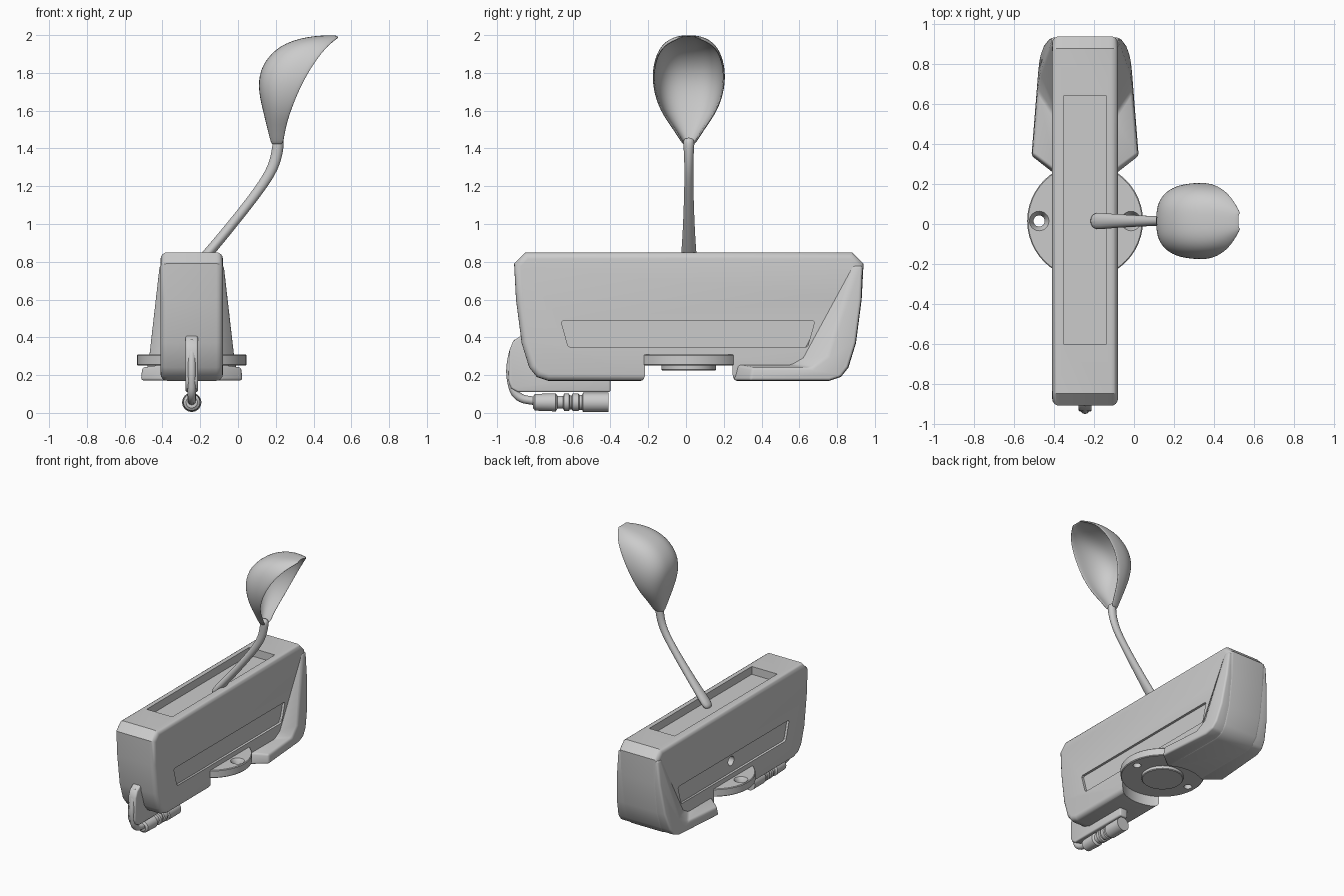
import bpy, bmesh, math
from mathutils import Vector

old = bpy.data.objects.get("Cube")
if old:
    bpy.data.objects.remove(old, do_unlink=True)

CX = -0.245  # centre plane of the housing
CY = 0.015   # centre of the ladle and base disc

grey = bpy.data.materials.new("light_grey")
grey.use_nodes = True
grey.diffuse_color = (0.6, 0.6, 0.6, 1)
grey.node_tree.nodes["Principled BSDF"].inputs["Base Color"].default_value = grey.diffuse_color


def loft(name, rings, cap=True, closed=True):
    """Skin a list of equal-length point rings."""
    bm = bmesh.new()
    loops = [[bm.verts.new(p) for p in r] for r in rings]
    n = len(loops[0])
    for a, b in zip(loops, loops[1:]):
        for i in range(n if closed else n - 1):
            j = (i + 1) % n
            bm.faces.new((a[i], a[j], b[j], b[i]))
    if cap:
        bm.faces.new(loops[0])
        bm.faces.new(loops[-1])
    bmesh.ops.recalc_face_normals(bm, faces=bm.faces)
    me = bpy.data.meshes.new(name)
    bm.to_mesh(me)
    bm.free()
    ob = bpy.data.objects.new(name, me)
    bpy.context.collection.objects.link(ob)
    me.materials.append(grey)
    return ob


def slab(name, outline, x0, x1):
    """Extrude a (y, z) outline from x0 to x1."""
    return loft(name, [[(x, y, z) for y, z in outline] for x in (x0, x1)])


def turned(name, profile, centre, axis="Z", sides=48):
    """Round solid from (position, radius) pairs along an axis."""
    rings = []
    for h, r in profile:
        ring = []
        for i in range(sides):
            a = math.tau * i / sides
            u, v = r * math.cos(a), r * math.sin(a)
            off = {"Z": (u, v, h), "Y": (u, h, v), "X": (h, u, v)}[axis]
            ring.append(Vector(centre) + Vector(off))
        rings.append(ring)
    return loft(name, rings)


def bevel(ob, width, segments=4, angle=25):
    m = ob.modifiers.new("round", "BEVEL")
    m.width, m.segments = width, segments
    m.limit_method, m.angle_limit = "ANGLE", math.radians(angle)


def subdivide(ob):
    m = ob.modifiers.new("smooth", "SUBSURF")
    m.levels = m.render_levels = 2


def finish(ob, cutters=(), angle=35):
    for c in cutters:
        m = ob.modifiers.new("cut", "BOOLEAN")
        m.operation, m.object, m.solver = "DIFFERENCE", c, "EXACT"
    bpy.ops.object.select_all(action="DESELECT")
    ob.select_set(True)
    bpy.context.view_layer.objects.active = ob
    bpy.ops.object.convert(target="MESH")
    bpy.ops.object.shade_smooth_by_angle(angle=math.radians(angle))


def drop(cutters):
    for c in cutters:
        bpy.data.objects.remove(c, do_unlink=True)


# Housing: rounded slab, with tray, side grooves and base notch cut out
outline = [(-0.85, 0.85), (-0.91, 0.79), (-0.9, 0.6), (-0.87, 0.37), (-0.83, 0.24),
           (-0.79, 0.19), (-0.73, 0.17), (0.76, 0.17), (0.82, 0.19), (0.86, 0.24),
           (0.9, 0.37), (0.93, 0.6), (0.94, 0.79), (0.88, 0.85)]
housing = slab("housing", outline, CX - 0.165, CX + 0.165)
bevel(housing, 0.035, angle=50)
notch = turned("notch_cutter", [(0.1, 0.285), (0.3, 0.285)], (CX, CY, 0))
tray = slab("tray_cutter", [(-0.6, 0.79), (0.64, 0.79), (0.64, 0.95), (-0.6, 0.95)],
            CX - 0.108, CX + 0.108)
groove = [(-0.66, 0.48), (-0.65, 0.49), (0.67, 0.49), (0.68, 0.48),
          (0.645, 0.355), (0.63, 0.345), (-0.61, 0.345), (-0.625, 0.355)]
cutters = [notch, tray]
for s in (-1, 1):
    a, b = sorted((CX + s * 0.147, CX + s * 0.25))
    cutters.append(slab("groove_cutter", groove, a, b))
cutters.append(turned("port_cutter", [(-0.2, 0.035), (-0.1, 0.035)], (CX, CY, 0.43), "X", 24))
finish(housing, cutters)

# Flared skirt around the lower back end, tapering upward and backward
rim = [(0.76, 0.172), (0.82, 0.192), (0.858, 0.242), (0.898, 0.37), (0.928, 0.6), (0.935, 0.78)]
ledge_in = [(0.87, 0.78), (0.6, 0.29), (0.54, 0.255), (0.27, 0.255), (0.25, 0.172)]
ledge_out = [(0.895, 0.78), (0.75, 0.30), (0.67, 0.24), (0.35, 0.24), (0.34, 0.172)]
rings = []
for s, wide in ((-1, True), (-1, False), (1, False), (1, True)):
    pts = rim + (ledge_out if wide else ledge_in)
    rings.append([(CX + s * ((0.262 - 0.08 * (y - 0.35) - 0.09 * (z - 0.25)) if wide else 0.155),
                   y, z) for y, z in pts])
skirt = loft("flared_skirt", rings)
bevel(skirt, 0.025, 3)
finish(skirt, [notch, tray])
drop(cutters)

# Mounting disc with countersunk screw holes and a centre boss
disc = turned("mounting_disc", [(0.25, 0.285), (0.255, 0.29), (0.305, 0.29), (0.31, 0.285)],
              (CX, CY, 0))
holes = [turned("hole_cutter", [(0.2, 0.028), (0.275, 0.028), (0.315, 0.052)],
                (CX + s * 0.23, CY, 0), sides=24) for s in (-1, 1)]
finish(disc, holes)
drop(holes)
finish(turned("disc_boss", [(0.225, 0.14), (0.23, 0.145), (0.26, 0.145)], (CX, CY, 0)))

# Cable guard plate under the front end
guard = slab("cable_guard", [(-0.40, 0.11), (-0.40, 0.2), (-0.8, 0.4), (-0.87, 0.41),
                             (-0.915, 0.38), (-0.935, 0.33), (-0.94, 0.17), (-0.925, 0.13),
                             (-0.89, 0.11)], CX - 0.033, CX + 0.033)
bevel(guard, 0.01, 3, 50)
finish(guard)

# Cable bending down into the plug
curve = bpy.data.curves.new("cable", "CURVE")
curve.dimensions, curve.bevel_depth, curve.use_fill_caps = "3D", 0.022, True
path = [(-0.89, 0.38), (-0.92, 0.3), (-0.923, 0.16), (-0.89, 0.09), (-0.79, 0.06)]
sp = curve.splines.new("BEZIER")
sp.bezier_points.add(len(path) - 1)
for bp, (y, z) in zip(sp.bezier_points, path):
    bp.co = (CX, y, z)
    bp.handle_left_type = bp.handle_right_type = "AUTO"
cable = bpy.data.objects.new("cable", curve)
bpy.context.collection.objects.link(cable)
curve.materials.append(grey)
finish(cable)

plug = turned("cable_plug", [(-0.81, 0.03), (-0.80, 0.044), (-0.69, 0.048), (-0.68, 0.034),
                             (-0.65, 0.034), (-0.645, 0.046), (-0.62, 0.046), (-0.615, 0.037),
                             (-0.605, 0.037), (-0.60, 0.046), (-0.57, 0.046), (-0.565, 0.04),
                             (-0.55, 0.04), (-0.545, 0.051), (-0.41, 0.051)],
              (CX, 0, 0.056), "Y", 32)
finish(plug)

# Ladle handle: (x, z, thickness, half width) along a bent path
spine = [(-0.215, 0.78, 0.03, 0.05), (-0.14, 0.865, 0.028, 0.039), (0, 1.035, 0.027, 0.03),
         (0.12, 1.19, 0.027, 0.025), (0.19, 1.3, 0.03, 0.024), (0.212, 1.4, 0.032, 0.028),
         (0.215, 1.46, 0.03, 0.035)]
rings = []
for i, (x, z, t, w) in enumerate(spine):
    a, b = spine[max(i - 1, 0)], spine[min(i + 1, len(spine) - 1)]
    d = Vector((b[0] - a[0], 0, b[1] - a[1])).normalized()
    n = Vector((d.z, 0, -d.x))
    rings.append([Vector((x, CY, z)) + n * t * math.cos(k * math.tau / 12)
                  + Vector((0, w * math.sin(k * math.tau / 12), 0)) for k in range(12)])
handle = loft("ladle_handle", rings)
subdivide(handle)
finish(handle)

# Ladle bowl: (back x, back z, rim x, rim z, half width) from neck to tip
sections = [(0.182, 1.42, 0.24, 1.42, 0.026), (0.163, 1.5, 0.25, 1.5, 0.075),
            (0.135, 1.61, 0.28, 1.6, 0.15), (0.108, 1.73, 0.33, 1.72, 0.187),
            (0.128, 1.84, 0.385, 1.82, 0.188), (0.215, 1.94, 0.44, 1.9, 0.165),
            (0.36, 1.99, 0.49, 1.955, 0.12), (0.53, 1.995, 0.535, 1.99, 0.035)]
rings = []
for bx, bz, rx, rz, w in sections:
    ring = []
    for k in range(17):
        a = math.pi * k / 16
        c, s = math.cos(a), math.sin(a)
        across = math.copysign(abs(c) ** 0.75, c) * w
        deep = s ** 0.75 if s > 1e-6 else 0
        ring.append((rx + (bx - rx) * deep, CY + across, rz + (bz - rz) * deep))
    rings.append(ring)
bowl = loft("ladle_bowl", rings, cap=False, closed=False)
shell = bowl.modifiers.new("shell", "SOLIDIFY")
shell.thickness, shell.offset = 0.012, 0
subdivide(bowl)
finish(bowl, angle=60)
